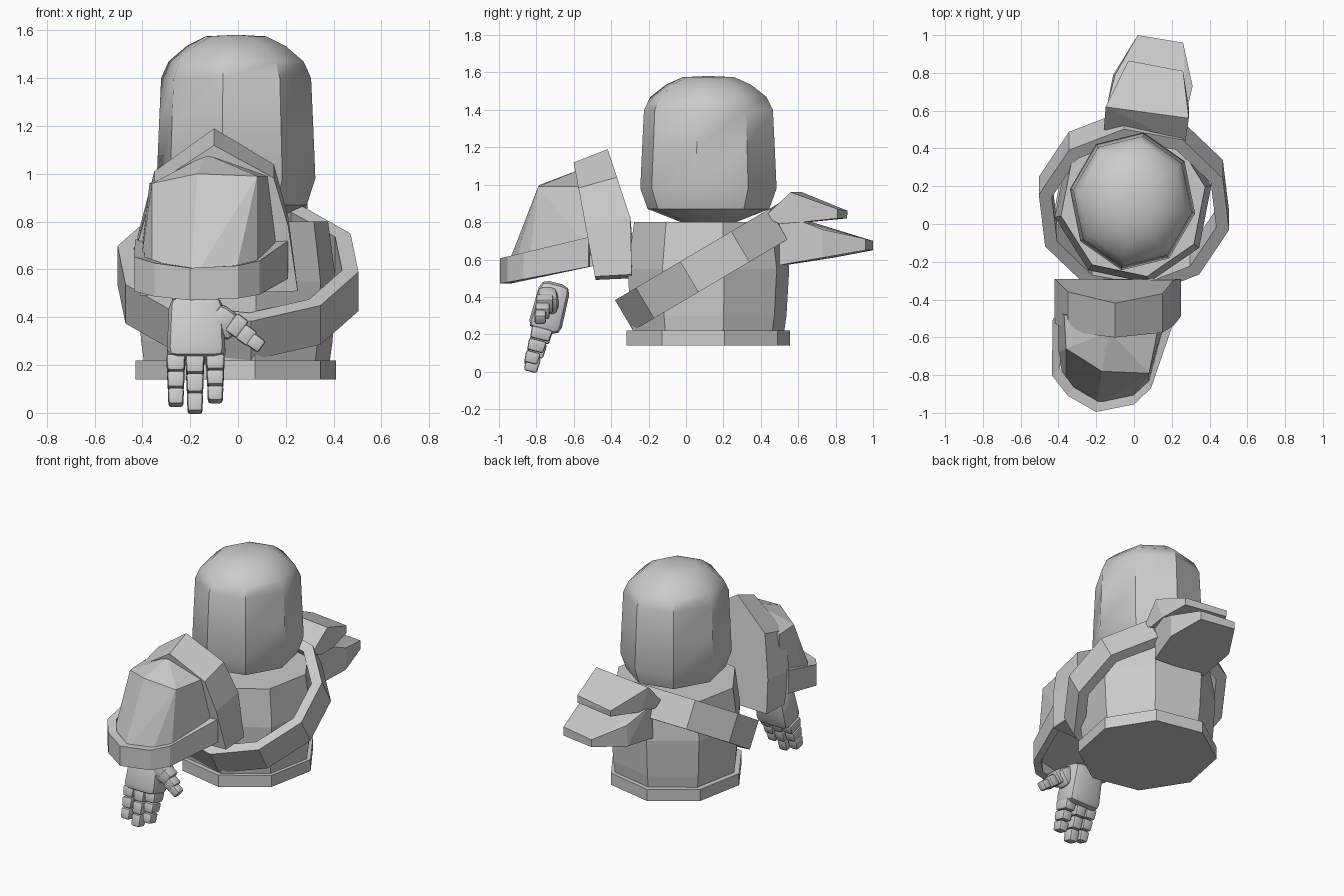
import bpy, bmesh, math
from mathutils import Vector, Matrix, Euler

if "Cube" in bpy.data.objects:
    bpy.data.objects.remove(bpy.data.objects["Cube"])

grey = bpy.data.materials.new("plain_grey")
grey.diffuse_color = (0.6, 0.6, 0.6, 1)
grey.use_nodes = True
grey.node_tree.nodes["Principled BSDF"].inputs["Base Color"].default_value = grey.diffuse_color


def finish(name, bm, smooth=None):
    bmesh.ops.recalc_face_normals(bm, faces=bm.faces)
    me = bpy.data.meshes.new(name)
    bm.to_mesh(me)
    bm.free()
    me.materials.append(grey)
    ob = bpy.data.objects.new(name, me)
    bpy.context.collection.objects.link(ob)
    if smooth:
        bpy.ops.object.select_all(action='DESELECT')
        ob.select_set(True)
        bpy.context.view_layer.objects.active = ob
        bpy.ops.object.shade_smooth_by_angle(angle=math.radians(smooth))
    return ob


def skin(name, rings, loop=False, smooth=None):
    """Join rings of points with quads; open sweeps get end caps."""
    bm = bmesh.new()
    vs = [[bm.verts.new(p) for p in r] for r in rings]
    n = len(vs[0])
    for a, b in zip(vs, vs[1:] + (vs[:1] if loop else [])):
        for i in range(n):
            j = (i + 1) % n
            bm.faces.new((a[i], a[j], b[j], b[i]))
    if not loop:
        bm.faces.new(vs[0])
        bm.faces.new(vs[-1])
    return finish(name, bm, smooth)


def lathe(name, profile, sides, start, centre, loop=False, smooth=None, tilt=0, wide=1):
    rot = Matrix.Rotation(math.radians(tilt), 3, 'X')
    angles = [math.radians(start + 360 * k / sides) for k in range(sides)]
    rings = [[rot @ Vector((wide * r * math.cos(a), r * math.sin(a), z)) + Vector(centre)
              for a in angles] for r, z in profile]
    return skin(name, rings, loop, smooth)


def hull(name, points):
    bm = bmesh.new()
    for p in points:
        bm.verts.new(p)
    bmesh.ops.convex_hull(bm, input=bm.verts[:])
    loose = [v for v in bm.verts if not v.link_faces]
    bmesh.ops.delete(bm, geom=loose, context='VERTS')
    bmesh.ops.dissolve_limit(bm, angle_limit=math.radians(4), verts=bm.verts[:], edges=bm.edges[:])
    return finish(name, bm)


def block(name, loc, size, rot, bevel, taper=1.0):
    """Rounded box whose lower end can be narrowed."""
    bm = bmesh.new()
    bmesh.ops.create_cube(bm, size=1)
    for v in bm.verts:
        k = taper if v.co.z < 0 else 1
        v.co = Vector((v.co.x * size[0] * k, v.co.y * size[1] * k, v.co.z * size[2]))
    bmesh.ops.bevel(bm, geom=bm.edges[:], offset=bevel, segments=2, profile=0.5, affect='EDGES')
    bm.transform(Matrix.Translation(loc) @ Euler(rot).to_matrix().to_4x4())
    return finish(name, bm, 40)


# head: eight-sided dome with rounded top
lathe("head", [(0.15, 0.8), (0.33, 0.87), (0.37, 0.98), (0.36, 1.2), (0.35, 1.4),
               (0.315, 1.47), (0.23, 1.535), (0.14, 1.575), (0.03, 1.58)],
      8, -100, (-0.008, 0.12, 0), smooth=40, wide=0.91)

# torso and base ring
lathe("torso", [(0.41, 0.2), (0.425, 0.3), (0.44, 0.55), (0.405, 0.8)],
      8, -79, (-0.005, 0.12, 0), wide=0.96)
lathe("base_ring", [(0.445, 0.14), (0.445, 0.22), (0.4, 0.22)],
      8, -79, (-0.01, 0.12, 0), wide=0.96)

# slanted strap around the torso
lathe("strap", [(0.515, -0.095), (0.515, 0.095), (0.445, 0.095), (0.445, -0.095)],
      10, 24, (0, 0.11, 0.562), loop=True, tilt=30.6)

# two strap tails at the back
hull("upper_tail", [
    (-0.16, 0.50, 0.83), (0.27, 0.42, 0.83), (-0.15, 0.55, 0.79), (0.28, 0.50, 0.79),
    (-0.15, 0.62, 0.96), (0.29, 0.56, 0.96), (-0.12, 0.66, 0.80), (0.29, 0.62, 0.80),
    (-0.03, 0.865, 0.86), (0.26, 0.81, 0.87), (-0.03, 0.86, 0.82), (0.26, 0.81, 0.82)])
hull("lower_tail", [
    (-0.12, 0.54, 0.80), (0.25, 0.50, 0.80), (-0.12, 0.53, 0.57), (0.25, 0.50, 0.57),
    (-0.14, 0.64, 0.81), (0.28, 0.60, 0.81), (-0.11, 0.79, 0.61), (0.31, 0.73, 0.61),
    (-0.10, 0.79, 0.75), (0.31, 0.73, 0.76),
    (0.02, 1.0, 0.70), (0.26, 0.96, 0.71), (0.02, 1.0, 0.65), (0.26, 0.96, 0.65)])

# solid arched shoulder plate, front outline then back outline
arch = [(-0.41, 0.50), (-0.42, 0.74), (-0.35, 1.01), (-0.10, 1.19),
        (0.15, 1.04), (0.21, 0.82), (0.25, 0.52)]
rings = [[], []]
for x, z in arch:
    rings[0].append((x, -0.48 - (z - 0.48) * 0.17, z - 0.09 * (z - 0.4)))
    rings[1].append((x, -0.29 - max(0, z - 0.8) * 0.33, z))
skin("shoulder_plate", rings)

# faceted shoulder guard
hull("shoulder_guard", [
    (-0.41, -0.68, 0.60), (-0.36, -0.85, 0.56), (-0.20, -0.965, 0.54), (-0.02, -0.93, 0.54),
    (0.08, -0.84, 0.56), (0.17, -0.50, 0.63), (-0.41, -0.46, 0.63),
    (-0.36, -0.66, 0.96), (-0.17, -0.78, 1.0), (0.08, -0.79, 0.99),
    (-0.37, -0.48, 0.96), (-0.13, -0.57, 1.08), (0.13, -0.54, 0.99)])

# rim band around the front of the guard
rim = [(-0.43, -0.50), (-0.435, -0.80), (-0.35, -0.91), (-0.20, -0.995),
       (0.0, -0.955), (0.09, -0.87), (0.21, -0.52)]
rings = []
for x, y in rim:
    top, low = 0.605 + (y + 1) * 0.24, 0.47 + (y + 1) * 0.19
    xi, yi = -0.12 + (x + 0.12) * 0.86, -0.45 + (y + 0.45) * 0.9
    rings.append([(x, y, top), (x, y, low), (xi, yi, low), (xi, yi, top)])
skin("guard_rim", rings)

# palm and heel of the thumb
block("palm", (-0.175, -0.728, 0.345), (0.225, 0.165, 0.27), (-0.25, 0, 0), 0.045, 1.1)
block("thumb_base", (-0.06, -0.74, 0.38), (0.12, 0.11, 0.13), (-0.1, 2.2, 0), 0.035)

# three fingers of three segments
for f, (x, tip) in enumerate([(-0.26, 0.03), (-0.18, 0.0), (-0.095, 0.045)]):
    step = (0.235 - tip) / 3
    for s in range(3):
        z = 0.235 - step * (s + 0.5)
        w = 0.08 - 0.006 * s
        block(f"finger_{f + 1}_{s + 1}", (x, -0.775 - 0.024 * s, z),
              (w, 0.115 - 0.018 * s, step * 1.02), (-0.25, 0, 0), 0.012, 0.9)

# thumb segments
for s, (x, z, w) in enumerate([(-0.005, 0.365, 0.09), (0.035, 0.325, 0.075), (0.075, 0.293, 0.06)]):
    block(f"thumb_{s + 1}", (x, -0.755 - 0.012 * s, z), (w, w, 0.062), (0, 2.2, 0), 0.012)
